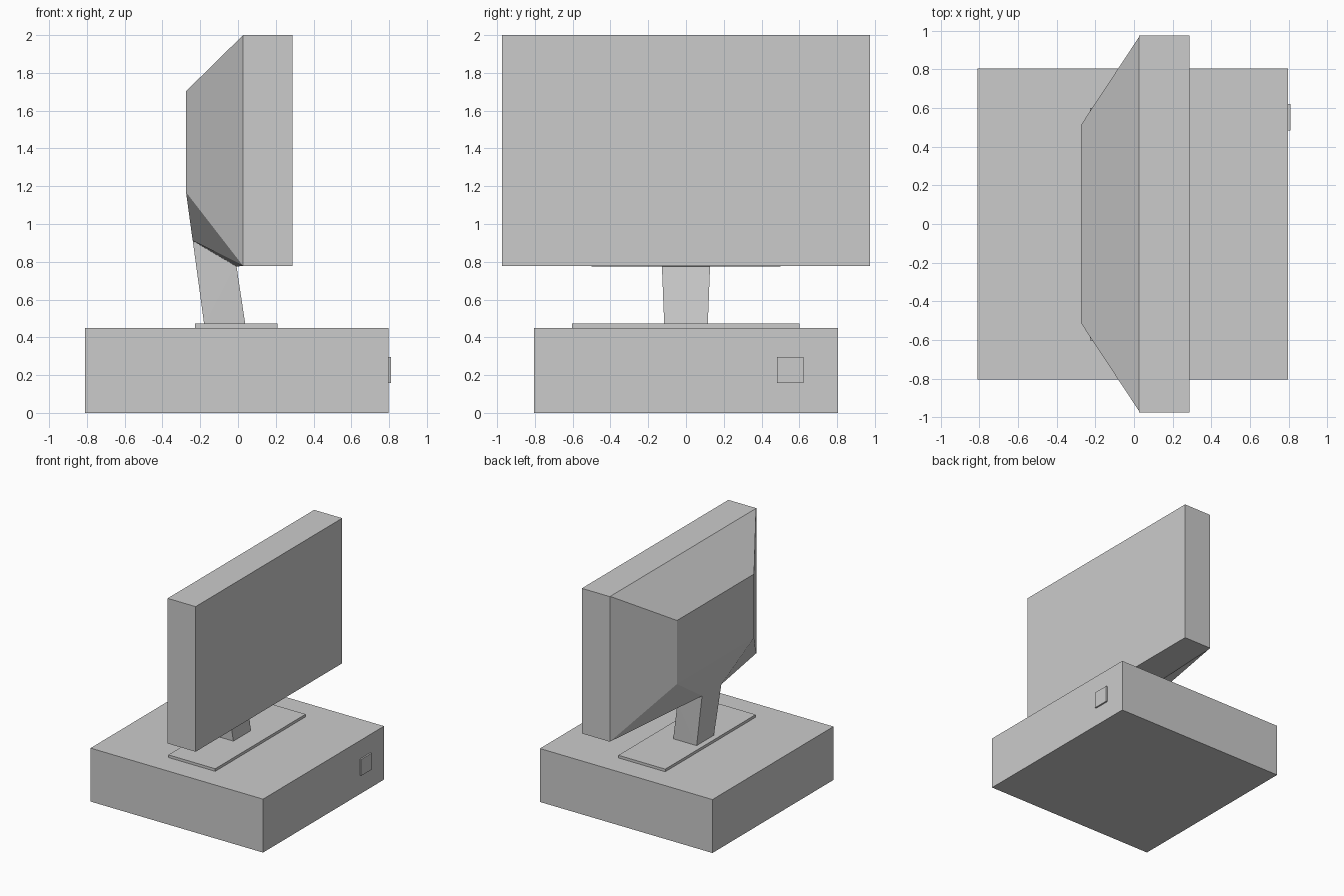
import bpy, bmesh

if "Cube" in bpy.data.objects:
    bpy.data.objects.remove(bpy.data.objects["Cube"])


def finish(name, bm):
    bmesh.ops.recalc_face_normals(bm, faces=bm.faces)
    mesh = bpy.data.meshes.new(name)
    bm.to_mesh(mesh)
    bm.free()
    obj = bpy.data.objects.new(name, mesh)
    bpy.context.collection.objects.link(obj)
    return obj


def box(name, x, y, z):
    bm = bmesh.new()
    bmesh.ops.create_cube(bm, size=1)
    for v in bm.verts:
        v.co = [r[0] if c < 0 else r[1] for c, r in zip(v.co, (x, y, z))]
    return finish(name, bm)


def mirrored_hull(name, half):
    """Convex solid from points on the +y side, mirrored to -y."""
    bm = bmesh.new()
    for x, y, z in half:
        for s in (1, -1):
            bm.verts.new((x, s * y, z))
    bmesh.ops.convex_hull(bm, input=bm.verts)
    bmesh.ops.dissolve_limit(bm, angle_limit=0.01, verts=bm.verts, edges=bm.edges)
    return finish(name, bm)


# Computer case, its power button and the stand plate on top
box("computer_case", (-0.81, 0.797), (-0.805, 0.805), (0, 0.45))
box("power_button", (0.79, 0.81), (0.483, 0.622), (0.158, 0.296))
box("stand_plate", (-0.227, 0.21), (-0.603, 0.6), (0.445, 0.472))

# Leaning neck, running up into the rear housing
mirrored_hull("neck", [(-0.178, 0.115, 0.46), (0.04, 0.115, 0.46),
                       (-0.24, 0.128, 0.915), (-0.01, 0.128, 0.79)])

# Screen slab
box("screen", (0.027, 0.288), (-0.975, 0.975), (0.778, 2.0))

# Tapered rear housing, pinched toward the neck at the bottom
mirrored_hull("rear_housing", [(0.027, 0.97, 2.0), (0.027, 0.97, 0.778),
                               (-0.275, 0.512, 1.703), (-0.275, 0.512, 1.168),
                               (-0.24, 0.128, 0.912), (-0.008, 0.128, 0.775)])
